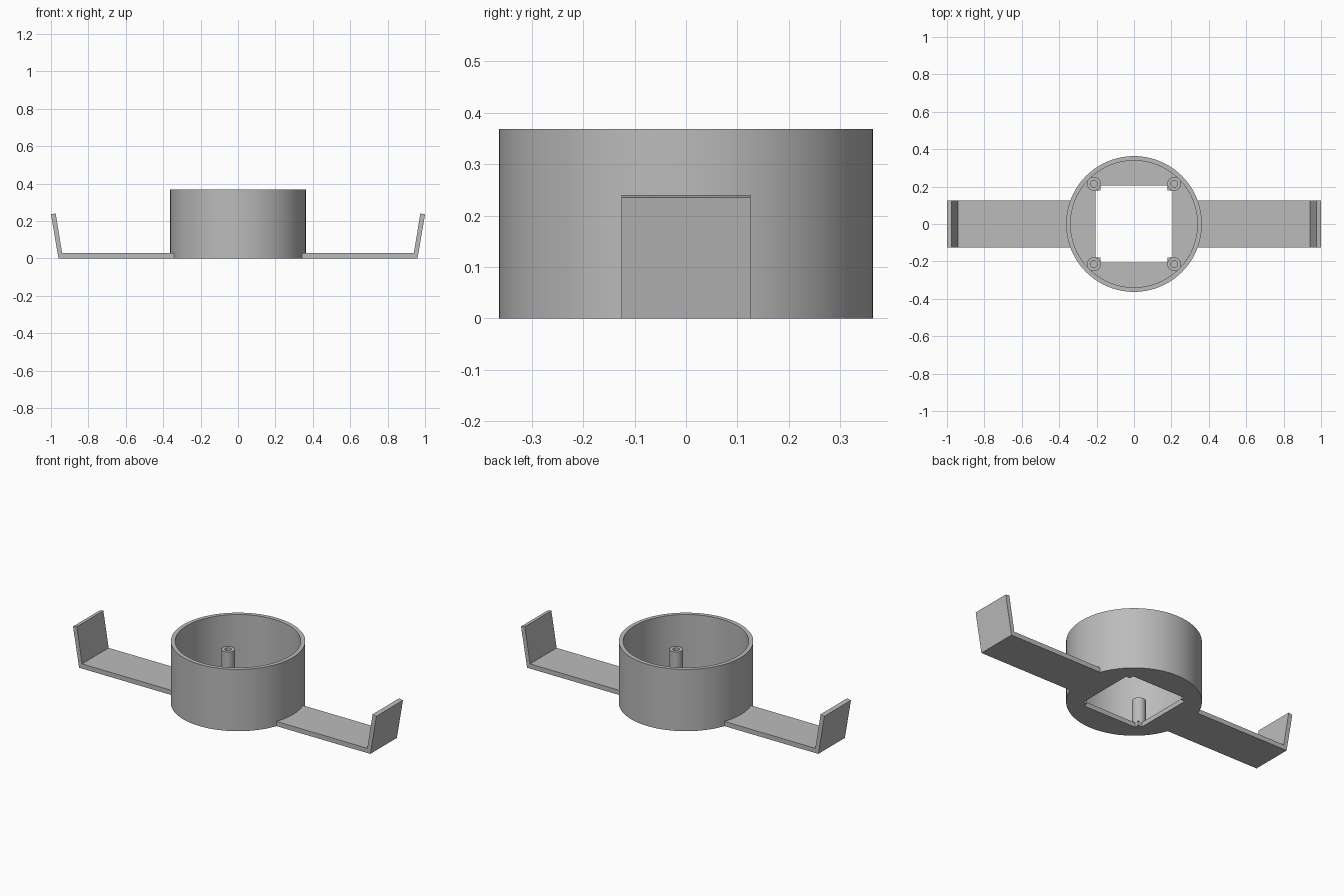
import bpy, bmesh, math

if "Cube" in bpy.data.objects:
    bpy.data.objects.remove(bpy.data.objects["Cube"], do_unlink=True)

# Single grey plastic
GREY = (0.5, 0.5, 0.5, 1.0)
mat = bpy.data.materials.new("grey plastic")
mat.use_nodes = True
mat.diffuse_color = GREY
mat.node_tree.nodes["Principled BSDF"].inputs["Base Color"].default_value = GREY

OUTER, INNER, HEIGHT, FLOOR = 0.363, 0.339, 0.368, 0.028
HOLE, BLOCK = 0.205, 0.178            # square opening and its corner blocks
POST, POST_R, BORE, POST_TOP = 0.215, 0.037, 0.018, 0.18
ARM_W = 0.125


def circle(r, n, cx=0, cy=0):
    return [(cx + r * math.cos(2 * math.pi * i / n),
             cy + r * math.sin(2 * math.pi * i / n)) for i in range(n)]


def finish(name, bm):
    bmesh.ops.recalc_face_normals(bm, faces=bm.faces)
    mesh = bpy.data.meshes.new(name)
    bm.to_mesh(mesh)
    bm.free()
    mesh.materials.append(mat)
    obj = bpy.data.objects.new(name, mesh)
    bpy.context.collection.objects.link(obj)
    bpy.ops.object.select_all(action='DESELECT')
    obj.select_set(True)
    bpy.context.view_layer.objects.active = obj
    bpy.ops.object.shade_smooth_by_angle(angle=math.radians(30))
    return obj


def shell(name, loops, closed):
    """Skin successive (outline, z) loops; flat fill between unlike outlines."""
    bm = bmesh.new()
    rings = [[bm.verts.new((x, y, z)) for x, y in pts] for pts, z in loops]

    def ring_edges(ring):
        out = []
        for a, b in zip(ring, ring[1:] + ring[:1]):
            out.append(bm.edges.get((a, b)) or bm.edges.new((a, b)))
        return out

    pairs = list(zip(rings, rings[1:]))
    if closed:
        pairs.append((rings[-1], rings[0]))
    else:
        bm.faces.new(rings[0])
        bm.faces.new(rings[-1])
    for a, b in pairs:
        if len(a) == len(b):
            for i in range(len(a)):
                j = (i + 1) % len(a)
                bm.faces.new((a[i], a[j], b[j], b[i]))
        else:
            bmesh.ops.triangle_fill(bm, use_beauty=True, normal=(0, 0, 1),
                                    edges=ring_edges(a) + ring_edges(b))
    return finish(name, bm)


# Square opening with stepped corners
quarter = [(HOLE, -BLOCK), (HOLE, BLOCK), (BLOCK, BLOCK)]
opening = []
for k in range(4):
    c, s = round(math.cos(k * math.pi / 2)), round(math.sin(k * math.pi / 2))
    opening += [(c * x - s * y, s * x + c * y) for x, y in quarter]

# Round cup with an open floor
big, small = circle(OUTER, 96), circle(INNER, 96)
shell("round_housing", [(opening, 0), (big, 0), (big, HEIGHT),
                        (small, HEIGHT), (small, FLOOR), (opening, FLOOR)], True)

# Four bored screw posts
for sx, side in ((1, "left"), (-1, "right")):
    for sy, end in ((1, "back"), (-1, "front")):
        rim = circle(POST_R, 32, sx * POST, sy * POST)
        bore = circle(BORE, 32, sx * POST, sy * POST)
        shell(f"screw_post_{end}_{side}", [(rim, FLOOR - 0.01), (rim, POST_TOP),
                                           (bore, POST_TOP), (bore, FLOOR)], False)

# Two flat arms with upturned, outward-leaning tips
profile = [(0.341, 0), (0.96, 0), (1.0, 0.235), (0.975, 0.24),
           (0.94, FLOOR), (0.341, FLOOR)]
for sx, side in ((1, "left"), (-1, "right")):
    bm = bmesh.new()
    face = bm.faces.new([bm.verts.new((sx * x, -ARM_W, z)) for x, z in profile])
    new = bmesh.ops.extrude_face_region(bm, geom=[face])["geom"]
    bmesh.ops.translate(bm, vec=(0, 2 * ARM_W, 0),
                        verts=[v for v in new if isinstance(v, bmesh.types.BMVert)])
    finish(f"bent_arm_{side}", bm)
